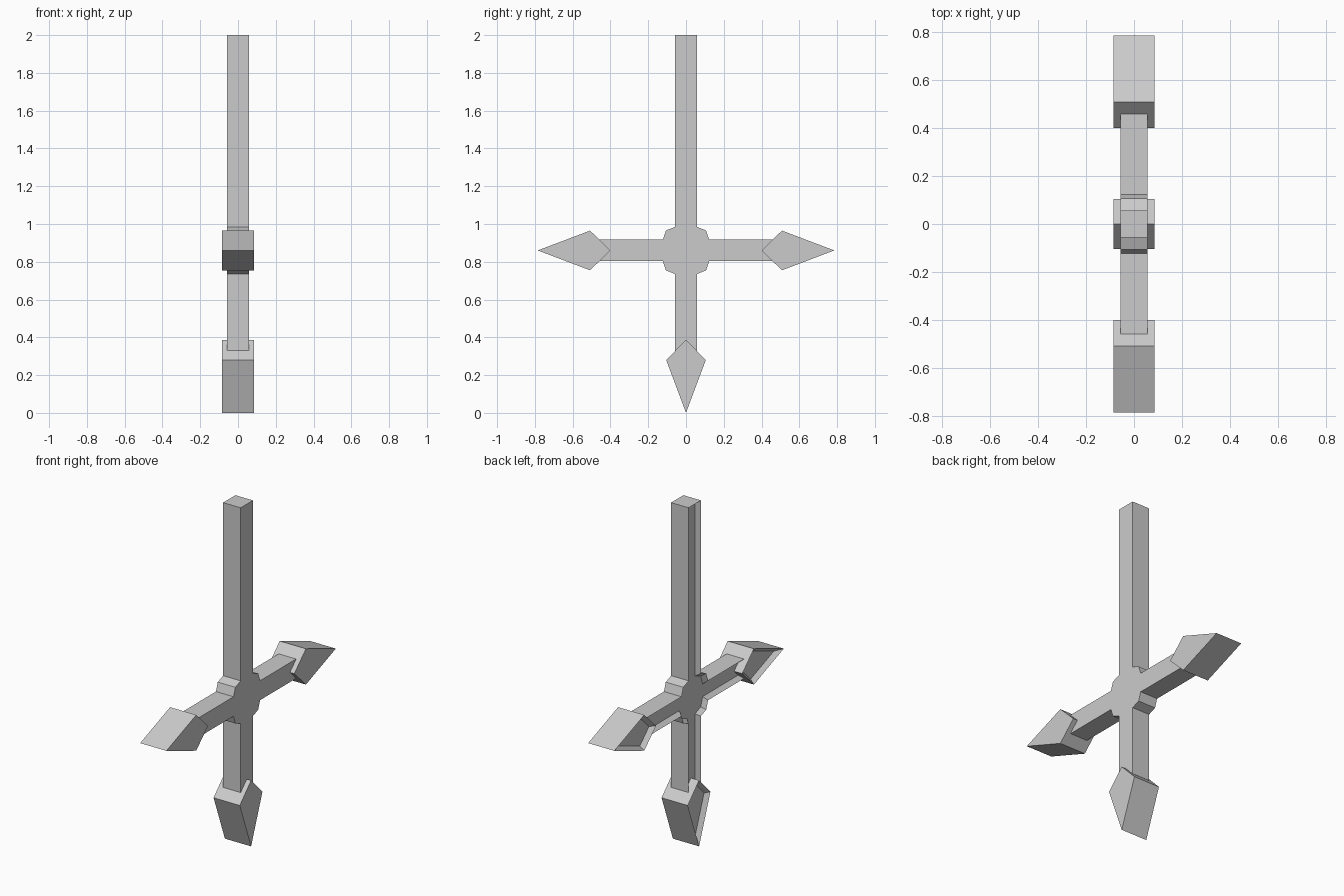
import bpy, bmesh
from mathutils import Vector

if "Cube" in bpy.data.objects:
    bpy.data.objects.remove(bpy.data.objects["Cube"])

CZ = 0.86          # height of the crossing
RIM, DEPTH = 0.02, 0.025


def slab(name, outline, half):
    """Extrude a (y, z) outline along x and sink a rimmed pocket into its -x face."""
    bm = bmesh.new()
    face = bm.faces.new([bm.verts.new((-half, y, z)) for y, z in outline])
    out = bmesh.ops.extrude_face_region(bm, geom=[face], use_keep_orig=True)
    verts = [g for g in out["geom"] if isinstance(g, bmesh.types.BMVert)]
    bmesh.ops.translate(bm, vec=(2 * half, 0, 0), verts=verts)
    bmesh.ops.recalc_face_normals(bm, faces=bm.faces[:])
    back = next(f for f in bm.faces if f.normal.x < -0.9)
    bmesh.ops.inset_region(bm, faces=[back], thickness=RIM, use_even_offset=True)
    bmesh.ops.translate(bm, vec=(DEPTH, 0, 0), verts=back.verts[:])
    # the inset floor is concave, so triangulate big faces cleanly
    bmesh.ops.triangulate(bm, faces=[f for f in bm.faces if len(f.verts) > 4])
    mesh = bpy.data.meshes.new(name)
    bm.to_mesh(mesh)
    bm.free()
    obj = bpy.data.objects.new(name, mesh)
    bpy.context.collection.objects.link(obj)
    return obj


# Cross-shaped shaft: one mirrored half outline with a bevelled hub
w = 0.057
right = [(w, 2.0), (w, CZ + 0.125), (0.106, CZ + 0.106), (0.123, CZ + w),
         (0.457, CZ + w), (0.457, CZ - w), (0.123, CZ - w),
         (0.106, CZ - 0.106), (w, CZ - 0.125), (w, 0.33)]
left = [(-y, z) for y, z in reversed(right)]
slab("cross_shaft", right + left, w)

# Kite-shaped arrowheads: (distance along arm, half width)
def arrowhead(name, origin, direction, length_start, shoulder, tip):
    d = Vector(direction)
    s = Vector((-d.y, d.x))
    o = Vector(origin)
    pts = [o + d * length_start, o + d * shoulder + s * 0.105,
           o + d * tip, o + d * shoulder - s * 0.105]
    slab(name, [tuple(p) for p in pts], 0.085)


arrowhead("side_arrowhead_right", (0, CZ), (1, 0), 0.40, 0.508, 0.785)
arrowhead("side_arrowhead_left", (0, CZ), (-1, 0), 0.40, 0.508, 0.785)
arrowhead("bottom_arrowhead", (0, CZ), (0, -1), 0.473, 0.58, CZ)
